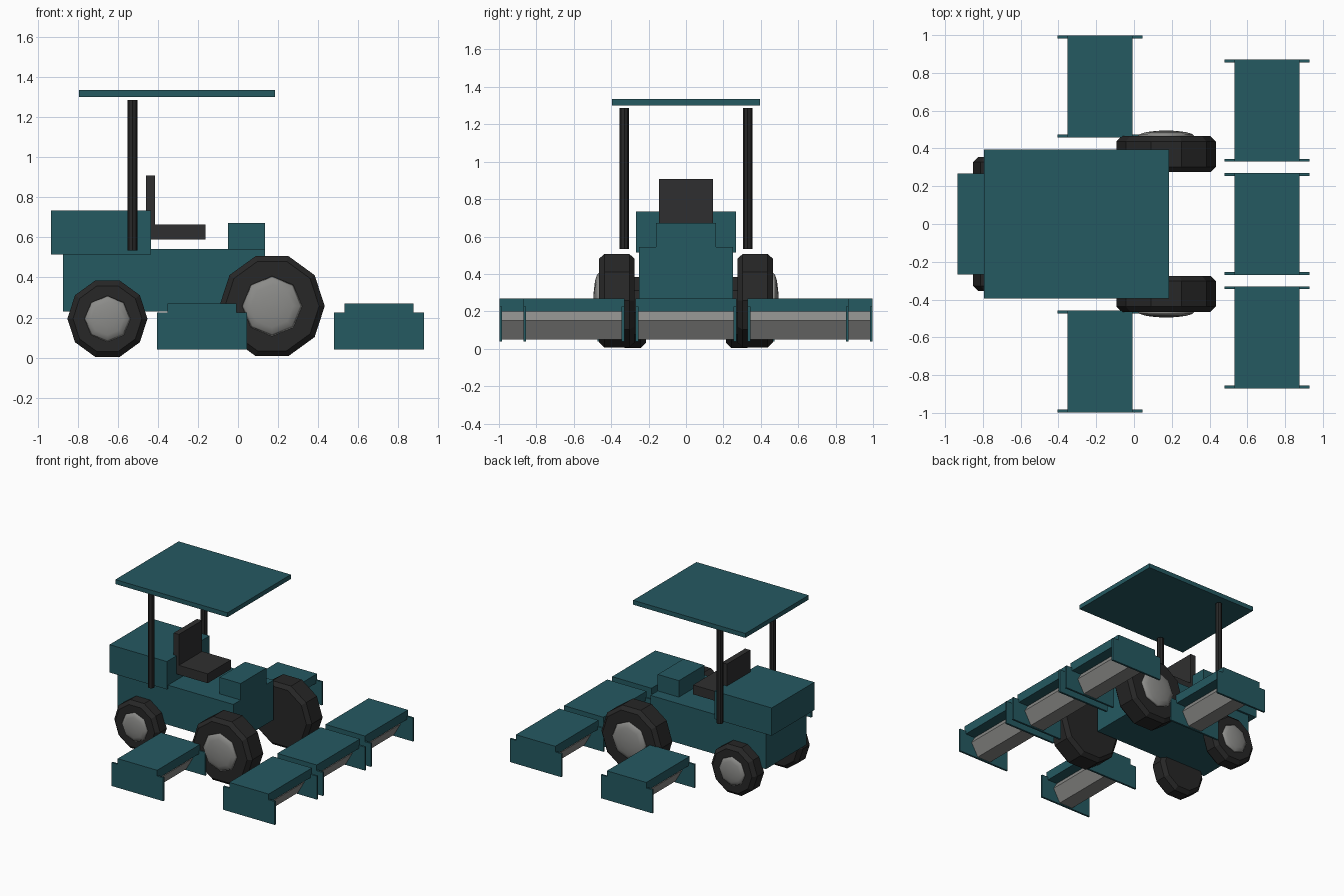
import bpy
import bmesh
from math import cos, sin, pi, radians

cube = bpy.data.objects.get("Cube")
if cube:
    bpy.data.objects.remove(cube, do_unlink=True)


def material(name, color):
    m = bpy.data.materials.new(name)
    m.use_nodes = True
    m.diffuse_color = (*color, 1)
    m.node_tree.nodes["Principled BSDF"].inputs["Base Color"].default_value = (*color, 1)
    return m


TEAL = material("teal paint", (0.018, 0.1, 0.12))
RUBBER = material("black rubber", (0.02, 0.02, 0.02))
VINYL = material("dark vinyl", (0.028, 0.028, 0.029))
METAL = material("grey metal", (0.26, 0.26, 0.25))


def finish(name, bm, mat):
    bmesh.ops.recalc_face_normals(bm, faces=bm.faces)
    mesh = bpy.data.meshes.new(name)
    bm.to_mesh(mesh)
    bm.free()
    mesh.materials.append(mat)
    ob = bpy.data.objects.new(name, mesh)
    bpy.context.collection.objects.link(ob)
    return ob


def box(name, x, y, z, mat):
    """Box from (low, high) ranges on each axis."""
    bm = bmesh.new()
    bmesh.ops.create_cube(bm, size=1)
    for v in bm.verts:
        v.co = [r[0] if c < 0 else r[1] for c, r in zip(v.co, (x, y, z))]
    return finish(name, bm, mat)


def lathe(name, profile, sides, loc, mat, smooth=False):
    """Turn (offset, radius) points around the y axis, with capped ends."""
    bm = bmesh.new()
    rings = []
    for off, r in profile:
        angles = [2 * pi * i / sides for i in range(sides)]
        rings.append([bm.verts.new((r * cos(a), off, r * sin(a))) for a in angles])
    for a, b in zip(rings, rings[1:]):
        for i in range(sides):
            j = (i + 1) % sides
            bm.faces.new((a[i], a[j], b[j], b[i]))
    bm.faces.new(rings[0])
    bm.faces.new(rings[-1])
    for f in bm.faces:
        f.smooth = smooth
    ob = finish(name, bm, mat)
    ob.location = loc
    return ob


def wheel(name, x, y, z, radius, half, hub_r, bulge, side):
    """Ten sided chamfered tyre with a domed hub on its outer face."""
    c = 0.028
    tyre = [(-half, radius - c), (-half + c, radius), (half - c, radius), (half, radius - c)]
    lathe(name + "_tyre", tyre, 10, (x, side * y, z), RUBBER)
    dome = [(side * bulge * sin(t), hub_r * cos(t))
            for t in map(radians, (0, 22, 45, 68, 85))]
    lathe(name + "_hub", dome, 8, (x, side * (y + half), z), METAL, smooth=True)


def mower_deck(name, x, y):
    """Cutting unit: cover, two end plates and a six sided reel."""
    h = 0.27
    box(name + "_cover", (x - 0.172, x + 0.172), (y - h, y + h), (0.2, 0.27), TEAL)
    for end, s in (("left", 1), ("right", -1)):
        edges = sorted((y + s * h, y + s * (h - 0.015)))
        box(f"{name}_{end}_plate", (x - 0.225, x + 0.225), edges, (0.04, 0.225), TEAL)
    lathe(name + "_reel", [(-h + 0.012, 0.117), (h - 0.012, 0.117)], 6, (x, y, 0.15), METAL)


# Chassis and body
box("chassis", (-0.875, 0.135), (-0.252, 0.252), (0.23, 0.543), TEAL)
box("engine_cover", (-0.935, -0.435), (-0.267, 0.267), (0.515, 0.735), TEAL)
box("dashboard", (-0.05, 0.135), (-0.16, 0.16), (0.54, 0.673), TEAL)

# Seat
box("seat_cushion", (-0.42, -0.163), (-0.145, 0.145), (0.59, 0.664), VINYL)
box("seat_back", (-0.46, -0.415), (-0.145, 0.145), (0.59, 0.908), VINYL)

# Canopy
box("canopy_roof", (-0.795, 0.185), (-0.395, 0.395), (1.3, 1.335), TEAL)

for label, s in (("left", 1), ("right", -1)):
    # Canopy posts, turned upright
    post = lathe(label + "_post", [(-0.376, 0.025), (0.376, 0.025)], 8,
                 (-0.527, s * 0.33, 0.91), RUBBER)
    post.rotation_euler.x = pi / 2
    # Wheels
    wheel(label + "_drive_wheel", 0.17, 0.37, 0.257, 0.263, 0.095, 0.15, 0.03, s)
    wheel(label + "_steering_wheel", -0.652, 0.285, 0.194, 0.2, 0.07, 0.115, 0.025, s)
    # Outer cutting units
    mower_deck(label + "_side_deck", -0.18, s * 0.728)
    mower_deck(label + "_lead_deck", 0.705, s * 0.6)

mower_deck("middle_lead_deck", 0.705, 0)
